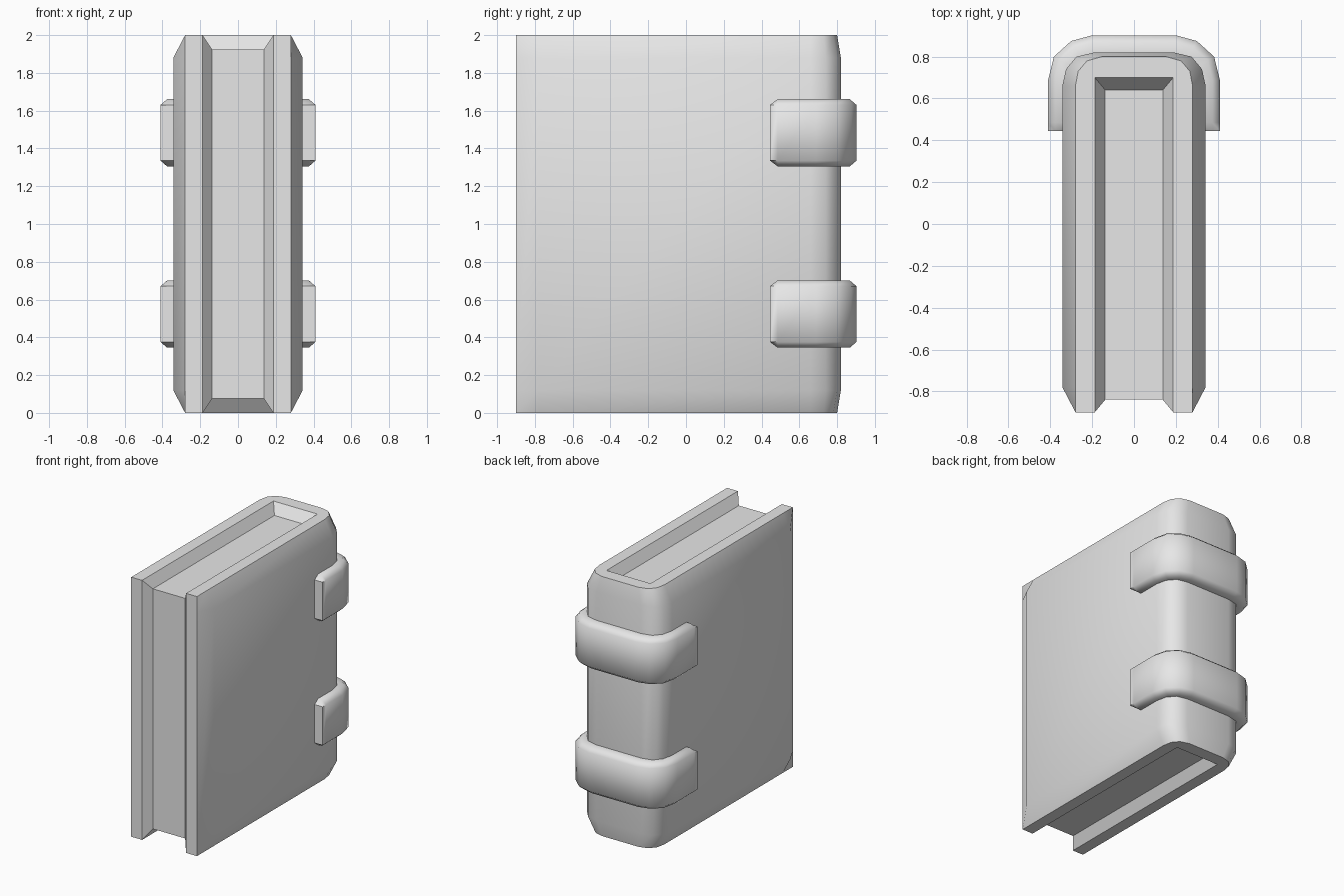
import bpy, bmesh, math
from mathutils import Vector

old = bpy.data.objects.get("Cube")
if old:
    bpy.data.objects.remove(old)

grey = bpy.data.materials.new("plain grey")
grey.use_nodes = True
GREY = (0.8, 0.8, 0.8, 1)
grey.diffuse_color = GREY
grey.node_tree.nodes["Principled BSDF"].inputs["Base Color"].default_value = GREY


def finish(bm, name, angle):
    """Turn a bmesh into a grey object, smooth below the given angle."""
    bmesh.ops.remove_doubles(bm, verts=bm.verts, dist=0.0001)
    bmesh.ops.recalc_face_normals(bm, faces=bm.faces)
    mesh = bpy.data.meshes.new(name)
    bm.to_mesh(mesh)
    bm.free()
    mesh.materials.append(grey)
    ob = bpy.data.objects.new(name, mesh)
    bpy.context.collection.objects.link(ob)
    bpy.ops.object.select_all(action='DESELECT')
    ob.select_set(True)
    bpy.context.view_layer.objects.active = ob
    bpy.ops.object.shade_smooth_by_angle(angle=math.radians(angle))
    return ob


def mirrored(half):
    """Full left-to-right outline from its +x half."""
    return half + [(-x, y) for x, y in reversed(half)]


def loft(bm, rings, closed=False):
    """Skin neighbouring rows of vertices with quads."""
    for a, b in zip(rings, rings[1:]):
        n = len(a)
        for i in range(n if closed else n - 1):
            j = (i + 1) % n
            bm.faces.new((a[i], a[j], b[j], b[i]))


def row(bm, outline, z):
    return [bm.verts.new((x, y, z)) for x, y in outline]


# Cover: rounded spine and two boards, tapered towards every open edge
body = mirrored([(.28, -.9), (.3425, -.78), (.3425, .66), (.325, .74),
                 (.275, .8), (.19, .82)])
rim = mirrored([(.28, -.9), (.28, -.78), (.28, .66), (.267, .73),
                (.225, .78), (.155, .8)])
lip = mirrored([(.1875, -.9), (.1875, .7)])
page_edge = mirrored([(.1375, -.84), (.1375, .64)])
bm = bmesh.new()
outer = [row(bm, rim, 0), row(bm, body, .12), row(bm, body, 1.88), row(bm, rim, 2)]
loft(bm, outer)
lips = [row(bm, lip, z) for z in (0, 2)]
inner = [row(bm, page_edge, z) for z in (.075, 1.925)]
for shell, edge, deep in zip((outer[0], outer[-1]), lips, inner):
    bm.faces.new(shell + edge[::-1])
    loft(bm, [edge, deep])
for end in (0, -1):
    bm.faces.new([r[end] for r in outer] + [lips[1][end], lips[0][end]])
    bm.faces.new((lips[0][end], lips[1][end], inner[1][end], inner[0][end]))
finish(bm, "book_cover", 40)

# Page block filling the cover
bm = bmesh.new()
loft(bm, [row(bm, page_edge, z) for z in (.075, 1.925)], closed=True)
for z in (.075, 1.925):
    bm.faces.new(row(bm, page_edge, z))
finish(bm, "page_block", 30)

# Straps: chamfered bands wrapped around the spine
path = [Vector(p) for p in mirrored([(.41, .445), (.41, .485), (.41, .69),
                                     (.383, .8), (.3, .875), (.2, .902)])]
HALF, FLAT = .178, .148


def strap(name, z):
    bm = bmesh.new()
    rings = []
    last = len(path) - 1
    for i, p in enumerate(path):
        along = (path[min(i + 1, last)] - path[max(i - 1, 0)]).normalized()
        inward = Vector((-along.y, along.x))
        h = FLAT if i in (0, last) else HALF
        section = [(.09, -h), (.035, -h), (0, -FLAT), (0, FLAT), (.035, h), (.09, h)]
        rings.append([bm.verts.new((*(p + inward * d), z + dz)) for d, dz in section])
    loft(bm, rings, closed=True)
    bm.faces.new(rings[0])
    bm.faces.new(rings[-1])
    finish(bm, name, 50)


strap("lower_strap", .523)
strap("upper_strap", 1.483)
